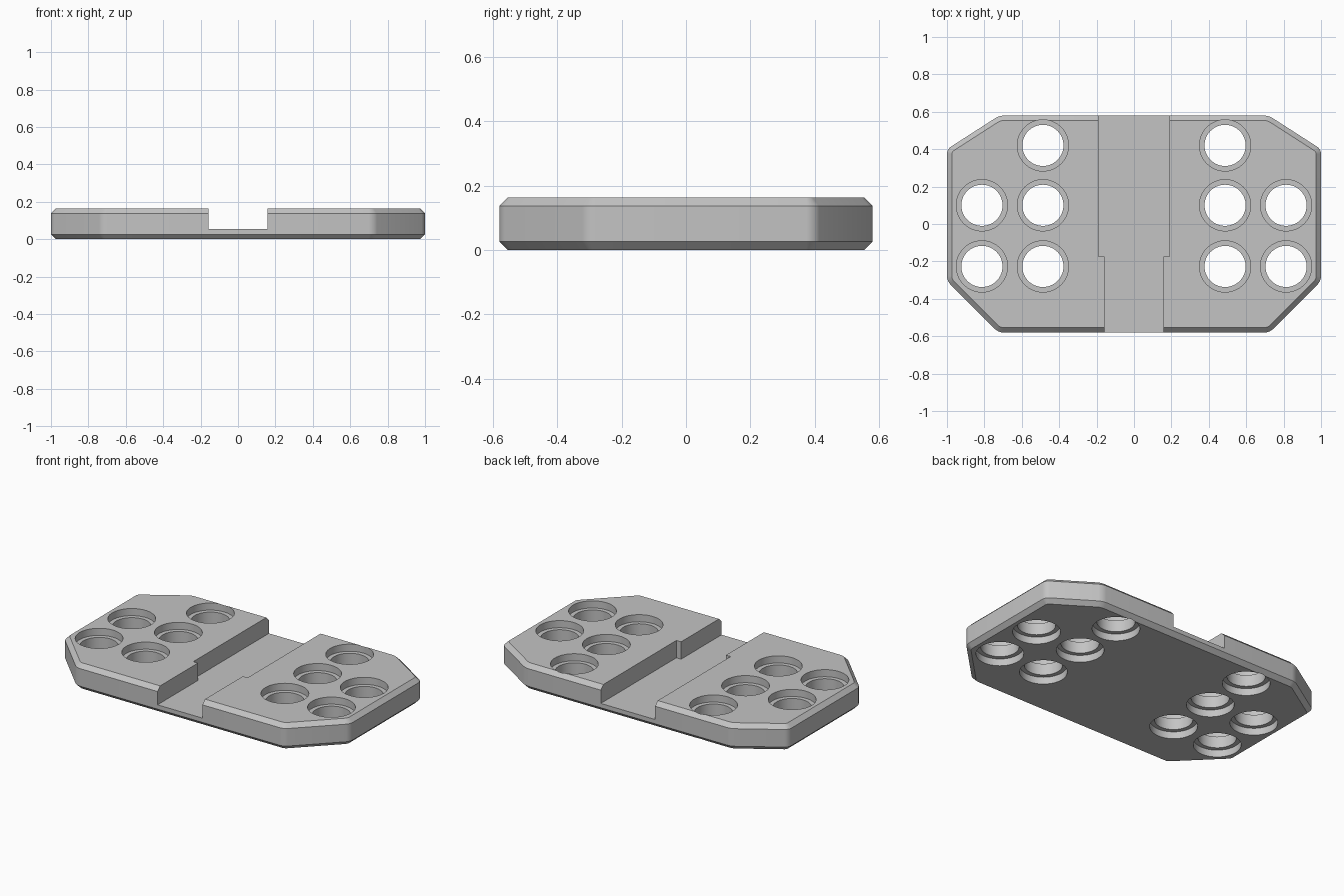
import bpy
import bmesh
from math import cos, sin, tau

if "Cube" in bpy.data.objects:
    bpy.data.objects.remove(bpy.data.objects["Cube"], do_unlink=True)

HEIGHT = 0.163
CHAMFER = 0.026
LEDGE = 0.045      # depth of the recess at each end of a hole

grey = bpy.data.materials.new("light grey")
grey.use_nodes = True
colour = (0.55, 0.55, 0.55, 1)
grey.diffuse_color = colour
grey.node_tree.nodes["Principled BSDF"].inputs["Base Color"].default_value = colour


def make_object(name, bm):
    bmesh.ops.recalc_face_normals(bm, faces=bm.faces[:])
    mesh = bpy.data.meshes.new(name)
    bm.to_mesh(mesh)
    bm.free()
    mesh.materials.append(grey)
    ob = bpy.data.objects.new(name, mesh)
    bpy.context.collection.objects.link(ob)
    return ob


def prism(half_outline, z0, z1):
    """Extrude an outline given by its +x half, mirrored across x = 0."""
    bm = bmesh.new()
    outline = half_outline + [(-x, y) for x, y in reversed(half_outline)]
    face = bm.faces.new([bm.verts.new((x, y, z0)) for x, y in outline])
    ext = bmesh.ops.extrude_face_region(bm, geom=[face])["geom"]
    top = [v for v in ext if isinstance(v, bmesh.types.BMVert)]
    bmesh.ops.translate(bm, verts=top, vec=(0, 0, z1 - z0))
    bmesh.ops.recalc_face_normals(bm, faces=bm.faces[:])
    return bm


def is_vertical(edge):
    a, b = edge.verts
    return abs(a.co.z - b.co.z) > 0.01


# Plate: eight-sided slab with rounded corners and chamfered rims
bm = prism([(0.725, -0.58), (1, -0.305), (1, 0.4), (0.72, 0.58)], 0, HEIGHT)
bmesh.ops.bevel(bm, geom=[e for e in bm.edges if is_vertical(e)],
                offset=0.025, segments=5, profile=0.5, affect='EDGES')
bmesh.ops.bevel(bm, geom=[e for e in bm.edges if not is_vertical(e)],
                offset=CHAMFER, segments=1, affect='EDGES')
plate = make_object("plate", bm)

# Central channel, narrower towards the front
channel = make_object("channel_cutter", prism(
    [(0.157, -0.7), (0.157, -0.175), (0.19, -0.175), (0.19, 0.7)], 0.053, 0.3))

# Stepped through holes, recessed from above and below
SIDES = 64
profile = [(0.137, -0.02), (0.137, LEDGE), (0.11, LEDGE),
           (0.11, HEIGHT - LEDGE), (0.137, HEIGHT - LEDGE), (0.137, HEIGHT + 0.02)]
centres = [(0.487, 0.42), (0.487, 0.1), (0.487, -0.227), (0.813, 0.1), (0.813, -0.227)]
bm = bmesh.new()
for side in (-1, 1):
    for cx, cy in centres:
        rings = [[bm.verts.new((side * cx + r * cos(tau * i / SIDES),
                                cy + r * sin(tau * i / SIDES), z))
                  for i in range(SIDES)] for r, z in profile]
        for low, high in zip(rings, rings[1:]):
            for i in range(SIDES):
                j = (i + 1) % SIDES
                bm.faces.new((low[i], low[j], high[j], high[i]))
        bm.faces.new(rings[0][::-1])
        bm.faces.new(rings[-1])
holes = make_object("hole_cutter", bm)

# Cut the plate, then discard the cutters
bpy.ops.object.select_all(action='DESELECT')
plate.select_set(True)
bpy.context.view_layer.objects.active = plate
for cutter in (channel, holes):
    cutter.hide_render = True
    mod = plate.modifiers.new(cutter.name, 'BOOLEAN')
    mod.operation = 'DIFFERENCE'
    mod.solver = 'EXACT'
    mod.object = cutter
    bpy.ops.object.modifier_apply(modifier=mod.name)
    bpy.data.objects.remove(cutter, do_unlink=True)

bpy.ops.object.shade_smooth_by_angle()
